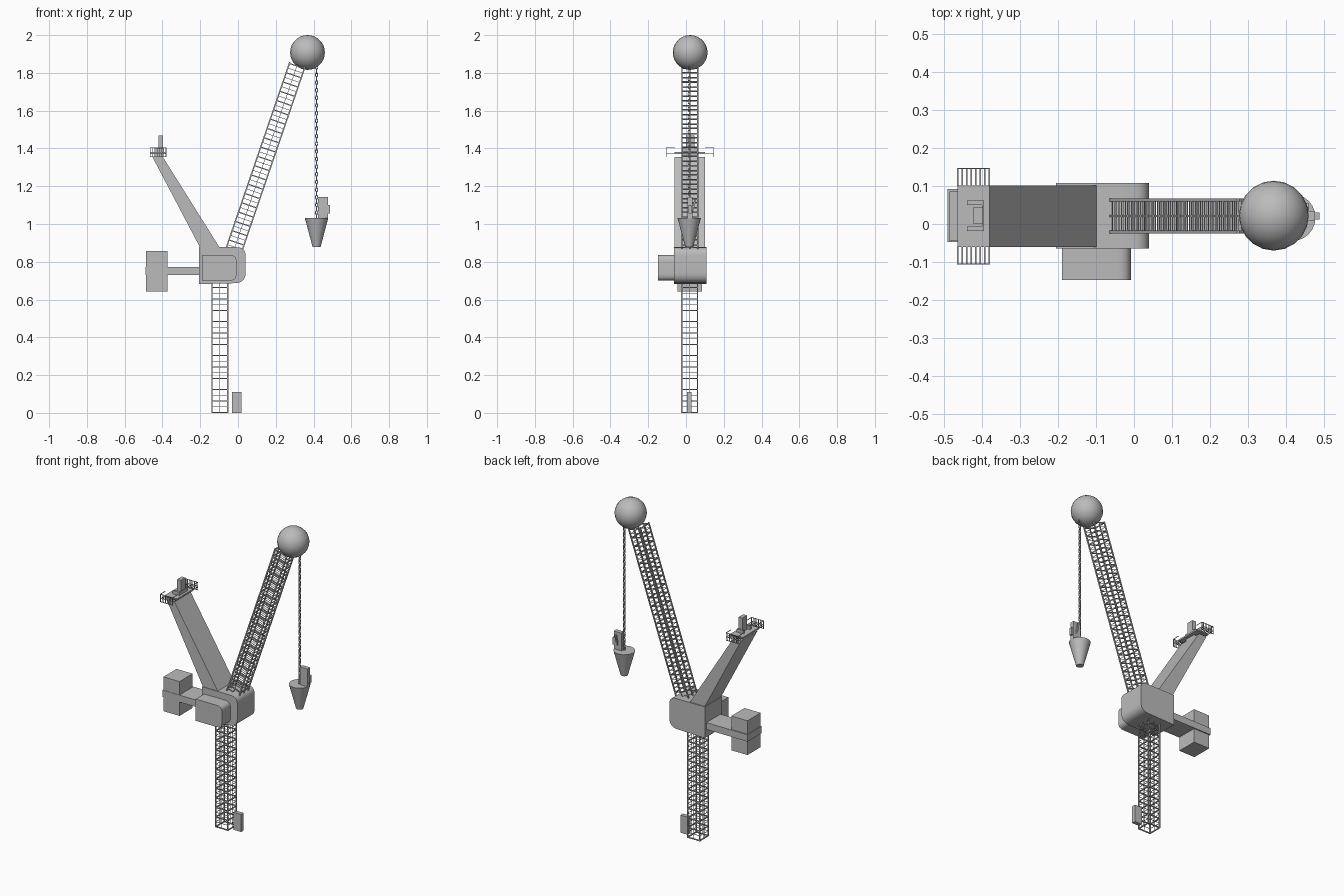
import bpy, bmesh, math
from mathutils import Vector, Matrix

if "Cube" in bpy.data.objects:
    bpy.data.objects.remove(bpy.data.objects["Cube"])

grey = bpy.data.materials.new("plain_grey")
grey.diffuse_color = (0.5, 0.5, 0.5, 1)
grey.use_nodes = True
grey.node_tree.nodes["Principled BSDF"].inputs["Base Color"].default_value = grey.diffuse_color
YC = 0.019  # crane centre line in y


def finish(name, bm, smooth=False):
    bmesh.ops.recalc_face_normals(bm, faces=bm.faces)
    me = bpy.data.meshes.new(name)
    bm.transform(Matrix.Translation((0.004, 0, 0)))  # centre the whole crane in x
    bm.to_mesh(me)
    bm.free()
    me.materials.append(grey)
    ob = bpy.data.objects.new(name, me)
    bpy.context.collection.objects.link(ob)
    if smooth:
        bpy.ops.object.select_all(action='DESELECT')
        ob.select_set(True)
        bpy.context.view_layer.objects.active = ob
        bpy.ops.object.shade_smooth_by_angle(angle=math.radians(35))
    return ob


def add_box(bm, x0, x1, y0, y1, z0, z1):
    m = Matrix.Translation(((x0 + x1) / 2, (y0 + y1) / 2, (z0 + z1) / 2))
    bmesh.ops.create_cube(bm, size=1, matrix=m @ Matrix.Diagonal((x1 - x0, y1 - y0, z1 - z0, 1)))


def box(name, *dims):
    bm = bmesh.new()
    add_box(bm, *dims)
    return finish(name, bm)


def add_bar(bm, p, q, w):
    p, q = Vector(p), Vector(q)
    d = q - p
    m = Matrix.Translation((p + q) / 2) @ d.to_track_quat('Z', 'Y').to_matrix().to_4x4()
    bmesh.ops.create_cube(bm, size=1, matrix=m @ Matrix.Diagonal((w, w, d.length, 1)))


def prism(name, corners, y0, y1, smooth=False):
    """Extrude an xz outline along y; each corner is (x, z, rounding)."""
    pts, n = [], len(corners)
    for i, (x, z, r) in enumerate(corners):
        c = Vector((x, z))
        if r == 0:
            pts.append(c)
            continue
        a = c + (Vector(corners[i - 1][:2]) - c).normalized() * r
        b = c + (Vector(corners[(i + 1) % n][:2]) - c).normalized() * r
        for k in range(7):
            t = k / 6
            pts.append(a * (1 - t) ** 2 + c * 2 * t * (1 - t) + b * t * t)
    bm = bmesh.new()
    f = bm.faces.new([bm.verts.new((p.x, y0, p.y)) for p in pts])
    ext = bmesh.ops.extrude_face_region(bm, geom=[f])
    bmesh.ops.translate(bm, vec=(0, y1 - y0, 0),
                        verts=[v for v in ext['geom'] if isinstance(v, bmesh.types.BMVert)])
    return finish(name, bm, smooth)


def lattice(name, base, length, tilt, half, step):
    """Square truss: corner posts, heavy rungs, light half-step rungs, centre bars."""
    bm = bmesh.new()
    sq = [(-half, -half), (half, -half), (half, half), (-half, half)]
    for i in range(4):
        (ax, ay), (bx, by) = sq[i], sq[(i + 1) % 4]
        add_bar(bm, (ax, ay, 0), (ax, ay, length), 0.007)
        mx, my = (ax + bx) / 2, (ay + by) / 2
        add_bar(bm, (mx, my, 0), (mx, my, length), 0.0025 if tilt == 0 or abs(my) > 0.01 else 0.006)
        for k in range(int(length / step) + 1):
            z = k * step + 0.003
            add_bar(bm, (ax, ay, z), (bx, by, z), 0.006)
            z += step / 2
            if z < length:
                add_bar(bm, (ax, ay, z), (bx, by, z), 0.0025)
    bm.transform(Matrix.Translation(base) @ Matrix.Rotation(tilt, 4, 'Y'))
    finish(name, bm)


# Tower and slanted boom
lattice("tower_lattice", (-0.10, YC, 0), 0.70, 0, 0.042, 0.06)
lattice("boom_lattice", (-0.030, YC + 0.002, 0.85), 1.05, math.radians(18.9), 0.042, 0.052)

# Box at tower foot
box("foot_box", -0.037, 0.014, 0.005, 0.03, 0, 0.11)

# Machine house with rounded nose, and side cabin
prism("machine_house", [(-0.21, 0.682, 0), (-0.21, 0.877, 0), (0.036, 0.877, 0.045),
                        (0.036, 0.688, 0.055)], -0.064, 0.108, True)
prism("side_cabin", [(-0.194, 0.70, 0), (-0.194, 0.836, 0), (-0.012, 0.836, 0.035),
                     (-0.012, 0.70, 0.035)], -0.148, -0.06, True)

# Counterweight arm with weights above and below
box("counterweight_arm", -0.495, -0.20, -0.047, 0.092, 0.73, 0.773)
box("upper_counterweight", -0.490, -0.378, -0.045, 0.085, 0.773, 0.857)
box("lower_counterweight", -0.490, -0.378, -0.045, 0.085, 0.642, 0.73)

# Rear slanted mast
prism("rear_mast", [(-0.457, 1.355, 0), (-0.402, 1.355, 0), (-0.098, 0.87, 0),
                    (-0.202, 0.87, 0)], -0.06, 0.101)

# Platform on the rear mast: centre plate, side gratings and railings
box("platform_plate", -0.469, -0.384, -0.06, 0.101, 1.370, 1.380)
box("platform_support", -0.445, -0.405, -0.02, 0.06, 1.35, 1.372)
bm = bmesh.new()
for s in (-1, 1):
    yi, yo = 0.0205 + s * 0.08, 0.0205 + s * 0.126
    for k in range(8):
        x = -0.468 + k * 0.083 / 7
        add_bar(bm, (x, yi, 1.375), (x, yo, 1.375), 0.003)
        add_bar(bm, (x, yo, 1.355), (x, yo, 1.405), 0.003)
    for z in (1.357, 1.38, 1.404):
        add_bar(bm, (-0.469, yo, z), (-0.384, yo, z), 0.003)
    for x in (-0.468, -0.385):
        add_bar(bm, (x, yi, 1.404), (x, yo, 1.404), 0.003)
finish("platform_railings", bm)

# Post and bracket on the platform
box("platform_post", -0.426, -0.401, 0.0, 0.045, 1.375, 1.468)
bm = bmesh.new()
for y in (-0.013, 0.055):
    add_box(bm, -0.444, -0.399, y - 0.005, y + 0.007, 1.375, 1.40)
add_box(bm, -0.404, -0.399, -0.013, 0.055, 1.375, 1.40)
finish("platform_bracket", bm)

# Ball at the boom head
bm = bmesh.new()
bmesh.ops.create_uvsphere(bm, u_segments=20, v_segments=14, radius=0.092,
                          matrix=Matrix.Translation((0.364, 0.022, 1.908)))
finish("boom_head_ball", bm, True)

# Hanging chain of alternating oval links
CX, CY = 0.412, 0.017
bm = bmesh.new()
links = 40
for i in range(links):
    z = 1.03 + (i + 0.5) * 0.81 / links
    ring = []
    for k in range(8):
        a = math.tau * k / 8
        u, w = 0.006 * math.cos(a), 0.0125 * math.sin(a)
        ring.append((CX + u, CY, z + w) if i % 2 else (CX, CY + u, z + w))
    for k in range(8):
        add_bar(bm, ring[k], ring[(k + 1) % 8], 0.0045)
finish("hoist_chain", bm)

# Tapered bucket
bm = bmesh.new()
bmesh.ops.create_cone(bm, cap_ends=True, segments=24, radius1=0.021, radius2=0.062,
                      depth=0.154, matrix=Matrix.Translation((CX, CY, 0.955)))
finish("bucket", bm, True)

# Box standing on the bucket with a small slanted handle
box("bucket_box", 0.420, 0.473, 0.008, 0.034, 1.03, 1.143)
bm = bmesh.new()
add_box(bm, 0.470, 0.484, 0.012, 0.030, 1.055, 1.10)
add_bar(bm, (0.45, 0.03, 1.06), (0.45, 0.05, 1.13), 0.010)
finish("bucket_handle", bm)
